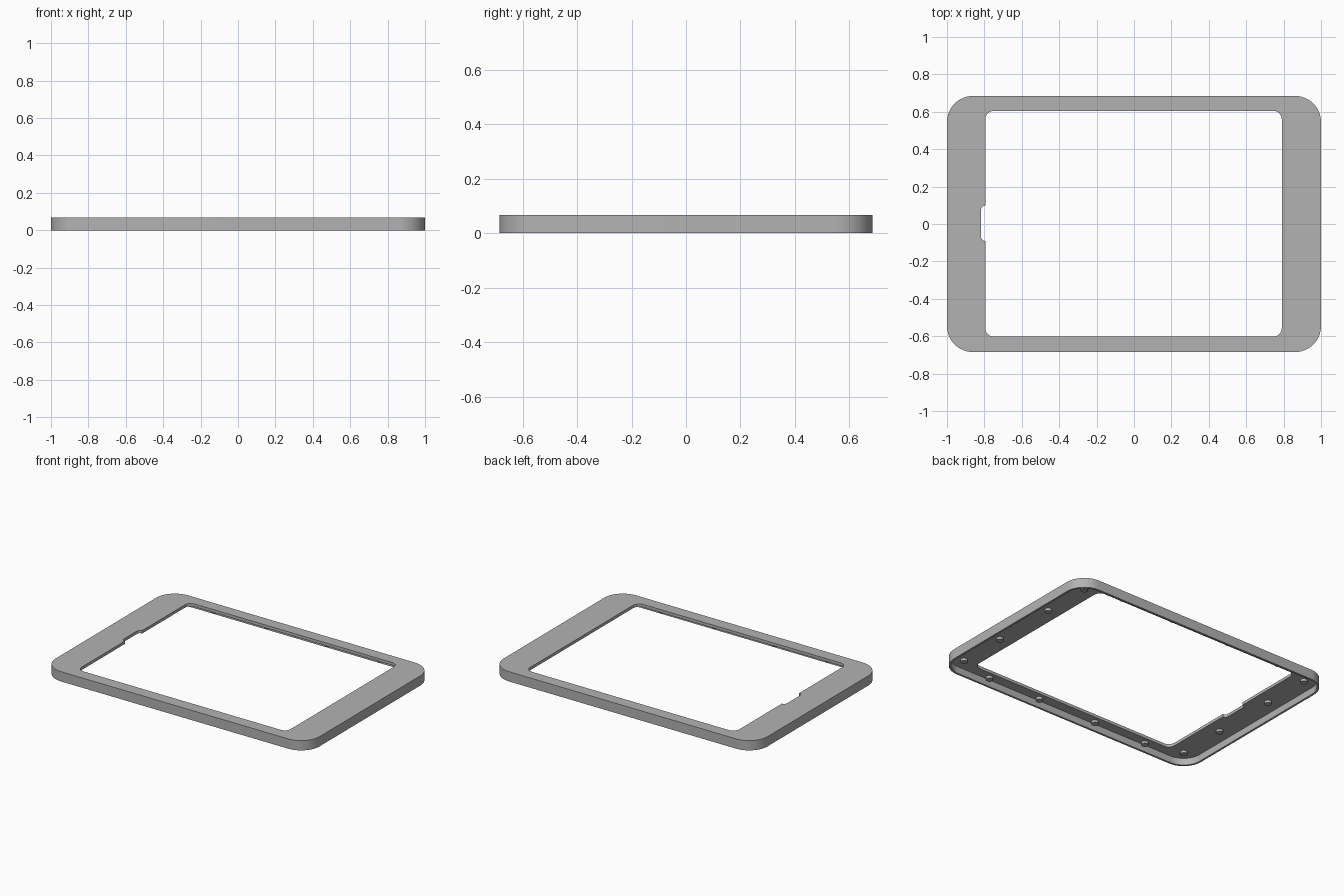
import bpy, bmesh, math

if "Cube" in bpy.data.objects:
    bpy.data.objects.remove(bpy.data.objects["Cube"])

H = 0.067          # total height
PLATE_Z = 0.047    # underside of the face plate
WALL = 0.014       # rim thickness

grey = bpy.data.materials.new("plain grey")
grey.diffuse_color = (0.45, 0.45, 0.45, 1)
grey.use_nodes = True
grey.node_tree.nodes["Principled BSDF"].inputs["Base Color"].default_value = grey.diffuse_color


def rounded_slab(name, x0, x1, y0, y1, r, z0, z1, seg=14):
    """Rounded rectangle extruded from z0 to z1."""
    pts = []
    corners = [(x1 - r, y1 - r), (x0 + r, y1 - r), (x0 + r, y0 + r), (x1 - r, y0 + r)]
    for i, (cx, cy) in enumerate(corners):
        for k in range(seg + 1):
            a = math.pi / 2 * (i + k / seg)
            pts.append((cx + r * math.cos(a), cy + r * math.sin(a), z0))
    bm = bmesh.new()
    face = bm.faces.new([bm.verts.new(p) for p in pts])
    new = bmesh.ops.extrude_face_region(bm, geom=[face])["geom"]
    top = [v for v in new if isinstance(v, bmesh.types.BMVert)]
    bmesh.ops.translate(bm, verts=top, vec=(0, 0, z1 - z0))
    bmesh.ops.recalc_face_normals(bm, faces=bm.faces)
    me = bpy.data.meshes.new(name)
    bm.to_mesh(me)
    bm.free()
    me.materials.append(grey)
    ob = bpy.data.objects.new(name, me)
    bpy.context.collection.objects.link(ob)
    return ob


def smooth(ob):
    bpy.ops.object.select_all(action='DESELECT')
    ob.select_set(True)
    bpy.context.view_layer.objects.active = ob
    bpy.ops.object.shade_smooth_by_angle(angle=math.radians(30))


# Frame body: slab, hollowed from below, with the window and side notch cut through
frame = rounded_slab("bezel_frame", -1, 1, -0.685, 0.685, 0.14, 0, H)
cutters = [
    rounded_slab("cavity_cutter", -1 + WALL, 1 - WALL, -0.685 + WALL, 0.685 - WALL,
                 0.14 - WALL, -0.1, PLATE_Z),
    rounded_slab("window_cutter", -0.795, 0.79, -0.602, 0.605, 0.045, -0.2, 0.2, 8),
    rounded_slab("notch_cutter", -0.818, -0.7, -0.09, 0.098, 0.022, -0.3, 0.3, 6),
]
bpy.context.view_layer.objects.active = frame
for c in cutters:
    m = frame.modifiers.new(c.name, 'BOOLEAN')
    m.operation = 'DIFFERENCE'
    m.solver = 'EXACT'
    m.object = c
    bpy.ops.object.modifier_apply(modifier=m.name)
for c in cutters:
    bpy.data.objects.remove(c)
smooth(frame)

# Locating pegs under the face plate, mirrored into all four quadrants
spots = [(0.89, 0.58), (0.89, 0.233), (0.63, 0.645), (0.225, 0.645)]
for x, y in spots:
    for sx in (1, -1):
        for sy in (1, -1):
            bpy.ops.mesh.primitive_cylinder_add(vertices=24, radius=0.022, depth=0.02,
                                                location=(sx * x, sy * y, PLATE_Z - 0.007))
            peg = bpy.context.object
            peg.name = "locating_peg"
            peg.data.materials.append(grey)
            smooth(peg)
